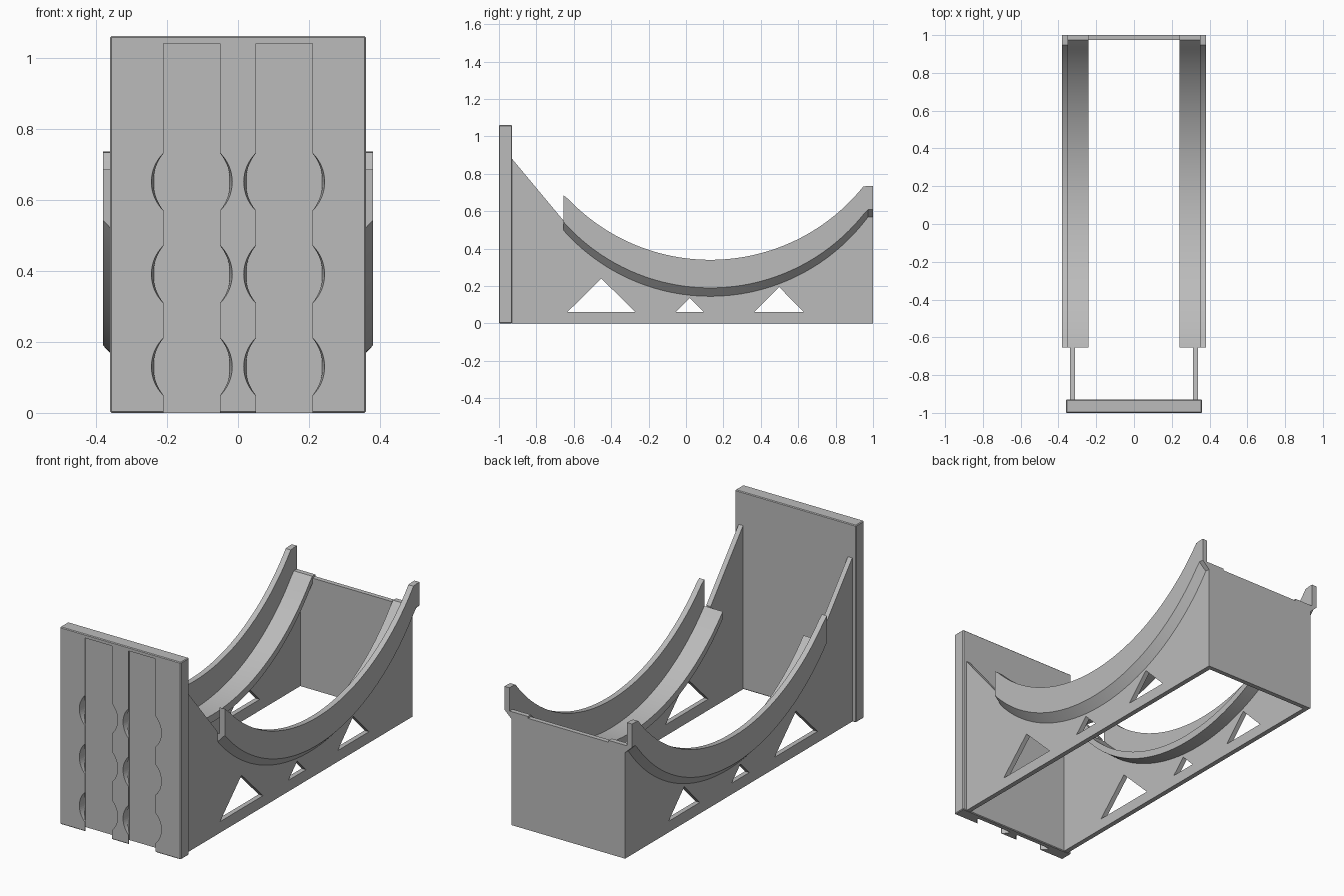
import bpy, bmesh, math
from mathutils import Matrix, Vector

cube = bpy.data.objects.get("Cube")
if cube:
    bpy.data.objects.remove(cube, do_unlink=True)

# Single plain grey plastic
GREY = (0.5, 0.5, 0.5, 1.0)
mat = bpy.data.materials.new("grey_plastic")
mat.use_nodes = True
mat.diffuse_color = GREY
mat.node_tree.nodes["Principled BSDF"].inputs["Base Color"].default_value = GREY

RADIUS, MID_Y = 1.05, 0.13
RAIL_FRONT, BACK, PLATE_BACK = -0.655, 1.0, -0.93


def rise(y):
    """Height of the cradle arc above its lowest point."""
    return RADIUS - math.sqrt(RADIUS ** 2 - (y - MID_Y) ** 2)


def finish(name, bm):
    bmesh.ops.recalc_face_normals(bm, faces=bm.faces)
    mesh = bpy.data.meshes.new(name)
    bm.to_mesh(mesh)
    bm.free()
    mesh.materials.append(mat)
    obj = bpy.data.objects.new(name, mesh)
    bpy.context.scene.collection.objects.link(obj)
    return obj


def loft(name, rings):
    """Skin a list of equal closed rings and cap both ends."""
    bm = bmesh.new()
    loops = [[bm.verts.new(p) for p in ring] for ring in rings]
    for a, b in zip(loops, loops[1:]):
        for i in range(len(a)):
            j = (i + 1) % len(a)
            bm.faces.new((a[i], a[j], b[j], b[i]))
    bm.faces.new(loops[0])
    bm.faces.new(loops[-1])
    return finish(name, bm)


def box(name, low, high, bevel=0.0):
    low, high = Vector(low), Vector(high)
    bm = bmesh.new()
    bmesh.ops.create_cube(bm, size=1)
    for v in bm.verts:
        v.co = (low + high) / 2 + v.co * (high - low)
    if bevel:
        bmesh.ops.bevel(bm, geom=bm.edges[:], offset=bevel, segments=1, affect='EDGES')
    return finish(name, bm)


def bake(obj):
    """Replace the mesh by its modified result."""
    deps = bpy.context.evaluated_depsgraph_get()
    mesh = bpy.data.meshes.new_from_object(obj.evaluated_get(deps))
    obj.modifiers.clear()
    obj.data = mesh


def cut(obj, cutters):
    for c in cutters:
        mod = obj.modifiers.new("cut", 'BOOLEAN')
        mod.operation, mod.solver, mod.object = 'DIFFERENCE', 'EXACT', c
        bake(obj)
        bpy.data.objects.remove(c, do_unlink=True)


def mirrored(obj, other_name):
    twin = obj.copy()
    twin.data = obj.data.copy()
    twin.name = other_name
    twin.data.transform(Matrix.Scale(-1, 4, (1, 0, 0)))
    twin.data.flip_normals()
    bpy.context.scene.collection.objects.link(twin)
    return twin


def yz_prism(name, outline, x0, x1):
    return loft(name, [[(x, y, z) for y, z in outline] for x in (x0, x1)])


# Front mounting plate with two undercut slots and round entry pockets
plate = box("mounting_plate", (-0.36, -1, 0), (0.36, PLATE_BACK, 1.06), 0.004)
slot_half = [(0.08, -1.02), (0.08, -0.996), (0.106, -0.97), (0.106, -0.957)]
cutters = []
for cx in (-0.13, 0.13):
    profile = slot_half + [(-x, y) for x, y in reversed(slot_half)]
    cutters.append(loft("slot_cutter", [[(cx + x, y, z) for x, y in profile]
                                        for z in (-0.1, 1.04)]))
    for cz in (0.13, 0.39, 0.65):
        rings = []
        for y, r in ((-1.02, 0.1175), (-0.957, 0.106)):
            angles = [math.tau * i / 64 for i in range(64)]
            rings.append([(cx + r * math.cos(a), y, cz + r * math.sin(a)) for a in angles])
        cutters.append(loft("pocket_cutter", rings))
cut(plate, cutters)

# Side walls: sloped brace in front, arc under the rail, triangular windows
steps = 64
arc = [RAIL_FRONT + (BACK - RAIL_FRONT) * i / steps for i in range(steps + 1)]
outline = [(PLATE_BACK, 0), (BACK, 0)]
outline += [(y, min(0.18 + rise(y), 0.6)) for y in reversed(arc)]
outline += [(RAIL_FRONT, 0.55), (PLATE_BACK, 0.88)]
wall = yz_prism("left_wall", outline, 0.312, 0.338)
windows = []
for y0, y1, apex in ((-0.635, -0.27, 0.24), (-0.055, 0.095, 0.135), (0.365, 0.63, 0.195)):
    tri = [(y0, 0.06), (y1, 0.06), ((y0 + y1) / 2, apex)]
    windows.append(yz_prism("window_cutter", tri, 0.2, 0.5))
cut(wall, windows)
mirrored(wall, "right_wall")

# Curved rails: ledge inside, upright rim outside, chamfered underneath
section = [(0.338, 0.145, 0.57), (0.38, 0.19, 0.61), (0.38, 0.34, 0.735),
           (0.35, 0.34, 0.735), (0.35, 0.19, 0.61), (0.24, 0.19, 0.61),
           (0.24, 0.15, 0.57)]


def rail_ring(y):
    ring = []
    for x, base, cap in section:
        if base > 0.3 and y < 0:
            cap = 0.685
        ring.append((x, y, min(base + rise(y), cap)))
    return ring


rail = loft("left_rail", [rail_ring(y) for y in arc])
right_rail = mirrored(rail, "right_rail")
for obj in (rail, right_rail):
    bpy.ops.object.select_all(action='DESELECT')
    obj.select_set(True)
    bpy.context.view_layer.objects.active = obj
    bpy.ops.object.shade_smooth_by_angle(angle=math.radians(20))

# Low end wall at the back
box("back_wall", (-0.338, 0.975, 0), (0.338, BACK, 0.6))
